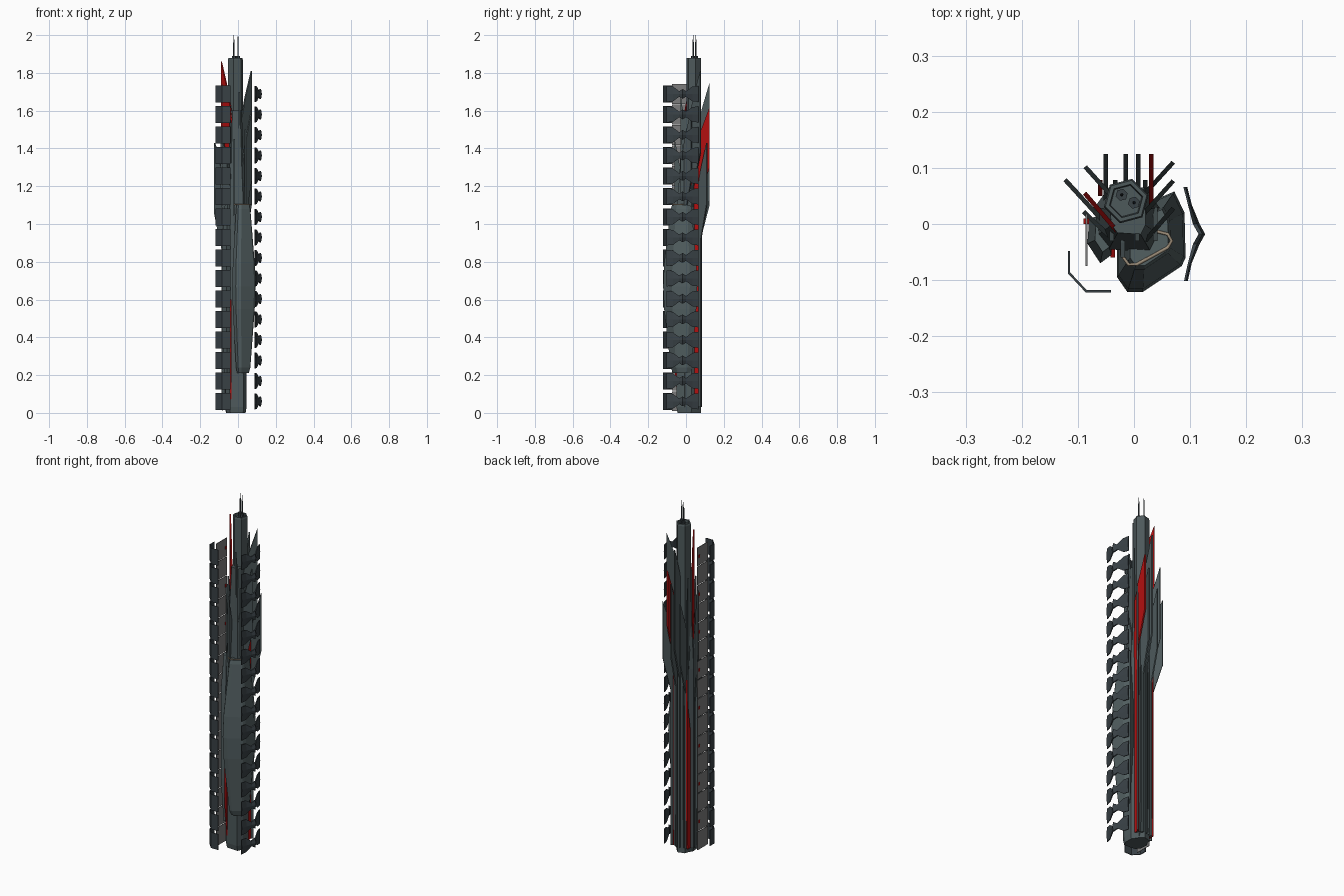
import bpy, bmesh, math
from mathutils import Vector

if "Cube" in bpy.data.objects:
    bpy.data.objects.remove(bpy.data.objects["Cube"])


def mat(name, c):
    m = bpy.data.materials.new(name)
    m.diffuse_color = (*c, 1)
    m.use_nodes = True
    m.node_tree.nodes["Principled BSDF"].inputs["Base Color"].default_value = m.diffuse_color
    return m


SLATE = mat("slate", (0.075, 0.10, 0.105))
DARK = mat("dark_slate", (0.04, 0.052, 0.06))
HULL = mat("hull", (0.085, 0.115, 0.12))
RED = mat("red", (0.45, 0.005, 0.005))
GREY = mat("grey", (0.2, 0.2, 0.2))
BEIGE = mat("beige", (0.35, 0.28, 0.2))


def finish(bm, name, m):
    bmesh.ops.recalc_face_normals(bm, faces=bm.faces)
    me = bpy.data.meshes.new(name)
    bm.to_mesh(me)
    bm.free()
    me.materials.append(m)
    ob = bpy.data.objects.new(name, me)
    bpy.context.collection.objects.link(ob)
    return ob


def loft(name, rings, m):
    """Skin a list of equally long closed 3D rings and cap both ends."""
    bm = bmesh.new()
    vs = [[bm.verts.new(p) for p in r] for r in rings]
    n = len(rings[0])
    for a, b in zip(vs, vs[1:]):
        for i in range(n):
            j = (i + 1) % n
            bm.faces.new((a[i], a[j], b[j], b[i]))
    bm.faces.new(vs[0][::-1])
    bm.faces.new(vs[-1])
    return finish(bm, name, m)


def ring(pts, z, s=1.0, c=(0, 0)):
    return [(c[0] + (x - c[0]) * s, c[1] + (y - c[1]) * s, z) for x, y in pts]


def fin(name, inner, outer, top, flare, m, root=0.45, low=0.03, t=0.008):
    """Vertical blade: narrow strip below, flaring out, slanted tip."""
    a, b = Vector((*inner, 0)), Vector((*outer, 0))
    side = (b - a).normalized().cross(Vector((0, 0, 1))) * t / 2
    prof = [(0, low), (root, low), (root, flare), (1, flare + 0.18),
            (1, top), (root, top - 0.14), (0, top - 0.3)]
    rings = [[a.lerp(b, u) + Vector((0, 0, z)) + side * k for u, z in prof] for k in (-1, 1)]
    return loft(name, rings, m)


def hexagon(r, c):
    return [(c[0] + r * math.cos(math.radians(60 * i + 15)),
             c[1] + r * math.sin(math.radians(60 * i + 15))) for i in range(6)]


# hexagonal mast with recessed rim and two antennas
C = (-0.014, 0.041)
H = hexagon(0.041, C)
loft("mast", [ring(H, 0), ring(H, 1.87), ring(H, 1.88, 0.93, C),
              ring(H, 1.88, 0.75, C), ring(H, 1.865, 0.7, C)], SLATE)
for x, y in ((-0.022, 0.052), (0.0, 0.038)):
    base = hexagon(0.011, (x, y))
    loft("antenna", [ring(base, 1.86), ring(base, 1.89), ring(base, 1.89, 0.3, (x, y)),
                     ring(base, 1.96, 0.3, (x, y)), ring(base, 2.0, 0.08, (x, y))], DARK)

# core body
core = [(-0.045, -0.045), (0.03, -0.05), (0.045, -0.02), (0.045, 0.03),
        (0.02, 0.065), (-0.045, 0.065), (-0.07, 0.03), (-0.065, -0.02)]
loft("core", [ring(core, 0, 0.9), ring(core, 0.03), ring(core, 1.05),
              ring(core, 1.3, 0.75, (-0.01, 0.02)), ring(core, 1.6, 0.55, (-0.01, 0.02))], SLATE)

# bulging front hull
hull = [(-0.03, -0.095), (-0.012, -0.121), (0.016, -0.121), (0.085, -0.075),
        (0.092, -0.06), (0.09, 0.02), (0.072, 0.058), (0.03, 0.04), (-0.03, 0.0)]
K = (0.022, -0.015)
loft("front_hull", [ring(hull, 0.21, 0.5, K), ring(hull, 0.24, 0.62, K), ring(hull, 0.55, 0.95, K),
                    ring(hull, 0.67, 1, K), ring(hull, 0.79, 0.95, K),
                    ring(hull, 1.08, 0.62, K), ring(hull, 1.1, 0.56, K)], HULL)

# left side pod
pod = [(-0.04, -0.055), (-0.06, -0.07), (-0.083, -0.035), (-0.08, 0.01), (-0.04, 0.02)]
P = (-0.05, -0.02)
loft("side_pod", [ring(pod, 0.15, 0.6, P), ring(pod, 0.4, 1, P),
                  ring(pod, 0.9, 1, P), ring(pod, 1.1, 0.6, P)], HULL)

# pipe around the hull top
cu = bpy.data.curves.new("hull_pipe", 'CURVE')
cu.dimensions = '3D'
cu.bevel_depth = 0.003
cu.bevel_resolution = 1
path = [(-0.02, 0.0), (-0.022, -0.055), (-0.01, -0.072), (0.005, -0.072),
        (0.06, -0.042), (0.067, -0.03), (0.06, -0.018), (0.035, -0.012)]
sp = cu.splines.new('POLY')
sp.points.add(len(path) - 1)
for p, (x, y) in zip(sp.points, path):
    p.co = (x, y, 1.102, 1)
cu.materials.append(BEIGE)
bpy.context.collection.objects.link(bpy.data.objects.new("hull_pipe", cu))

# radial blades: inner xy, outer xy, tip height, flare height, material
blades = [
    ((-0.05, 0.04), (-0.05, 0.125), 1.45, 0.92, SLATE),
    ((-0.015, 0.05), (-0.015, 0.125), 1.75, 1.0, SLATE),
    ((0.008, 0.05), (0.008, 0.125), 1.55, 0.95, SLATE),
    ((0.031, 0.03), (0.031, 0.125), 1.62, 1.12, RED),
    ((0.02, 0.055), (0.07, 0.11), 1.43, 0.92, SLATE),
    ((0.01, 0.01), (0.07, 0.077), 1.81, 1.2, SLATE),
    ((0.02, -0.03), (0.07, 0.028), 1.6, 1.05, SLATE),
    ((-0.04, 0.05), (-0.087, 0.102), 1.6, 1.0, SLATE),
    ((-0.055, 0.005), (-0.123, 0.079), 1.43, 0.87, SLATE),
    ((-0.03, -0.013), (-0.088, 0.055), 1.86, 1.2, RED),
    ((-0.04, -0.025), (-0.09, 0.022), 1.5, 0.95, SLATE),
]
for a, b, top, fl, m in blades:
    fin("blade", a, b, top, fl, m)

# front ribs above the hull
for x, y, top in ((-0.04, -0.03, 1.55), (-0.02, -0.06, 1.45), (0.006, -0.03, 1.7), (0.038, -0.03, 1.5)):
    fin("front_rib", (x, 0.03), (x, y), top, 0.9, SLATE, root=0.7)

# red strips low on the body, and narrow back ribs
fin("red_front_strip", (-0.038, -0.03), (-0.038, -0.06), 0.6, 0.05, RED)
for x, m in ((-0.033, SLATE), (-0.06, RED), (0.02, SLATE)):
    fin("back_strip", (x, 0.05), (x, 0.078), 1.0, 0.03, m, root=0.9)

# repeated armour: bow-shaped plates on the right, bent plates at front left
STEP = 0.1085
bow = [(0.066, 0.092, 0.042), (0.035, 0.1, 0.04), (0.0, 0.112, 0.015), (-0.018, 0.122, 0.026),
       (-0.036, 0.112, 0.015), (-0.07, 0.1, 0.04), (-0.102, 0.093, 0.042)]
bend = [(-0.118, -0.048), (-0.118, -0.088), (-0.086, -0.122), (-0.041, -0.122)]
for i in range(16):
    z = 0.061 + STEP * i
    rings = []
    for y, x, h in bow:
        d = 0.004 if h > 0.03 else 0.007
        rings.append([(x - d, y, z - h), (x - d, y, z + h), (x, y, z + h),
                      (x + d * 0.7, y, z), (x, y, z - h)])
    loft("bow_plate", rings, DARK)
    rings = []
    for k, (x, y) in enumerate(bend):
        ix, iy = [(0.004, 0), (0.004, 0.002), (0.002, 0.004), (0, 0.004)][k]
        h = 0.045
        rings.append([(x, y, z - h), (x, y, z + h), (x + ix, y + iy, z + h), (x + ix, y + iy, z - h)])
    loft("corner_plate", rings, DARK)
    # inner grey backing panel and its red bracket
    g = [(-0.086, -0.075), (-0.083, -0.075), (-0.083, 0.018), (-0.086, 0.018)]
    loft("backing_panel", [ring(g, z - 0.052), ring(g, z + 0.052)], GREY)
    if i % 2:
        r = [(-0.09, 0.0), (-0.08, 0.0), (-0.08, 0.01), (-0.09, 0.01)]
        loft("panel_bracket", [ring(r, z - 0.008), ring(r, z + 0.008)], RED)
